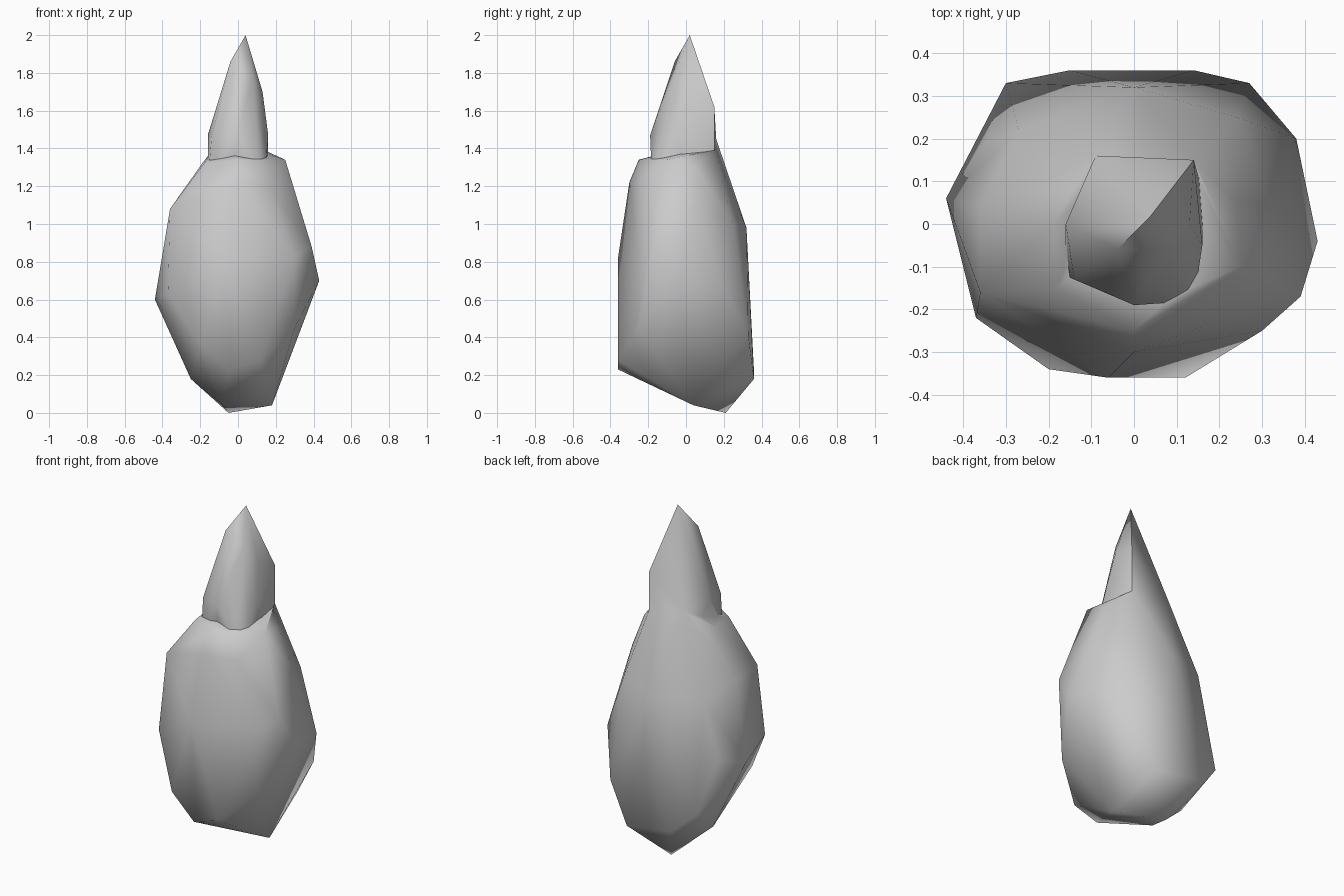
import bpy
import bmesh
from math import radians

# Remove the default cube
cube = bpy.data.objects.get("Cube")
if cube:
    bpy.data.objects.remove(cube, do_unlink=True)


def make_material(name, colour):
    mat = bpy.data.materials.new(name)
    mat.use_nodes = True
    mat.diffuse_color = colour
    mat.node_tree.nodes["Principled BSDF"].inputs["Base Color"].default_value = colour
    return mat


# Corners of the stone in hundredths, grouped by region from bottom to top
UNDERSIDE = [
    (-5, 21, 0), (18, 4, 4), (-9, 5, 5), (-25, 10, 18),
    (14, 36, 18), (-15, 36, 22), (-4, -36, 23), (12, -36, 28),
]
BELLY = [
    (-20, -34, 36), (27, 33, 41), (-30, 33, 35), (30, -25, 45),
    (43, -4, 70), (38, 20, 66), (-44, 6, 60), (-37, -22, 64),
    (-35, 19, 64), (39, -17, 88), (30, -25, 83), (-6, -36, 82),
]
SHOULDER = [
    (24, 25, 100), (0, 32, 98), (-27, 22, 98), (-36, 4, 106),
    (-36, -16, 108), (32, 5, 110), (0, -30, 122), (16, -24, 120),
]
COLLAR = [
    (25, -10, 134), (24, 5, 130), (14, 15, 139), (-9, 16, 145),
    (-19, 0, 132), (-18, -15, 132), (0, -25, 134),
]
SPIRE_ROOT = [(16, 8, 122), (14, -18, 122), (-16, -12, 122), (-9, 14, 122)]
SPIRE = [
    (14, 15, 139), (14, 15, 162), (14, 0, 160), (16, -5, 147),
    (-9, 16, 145), (-16, 0, 147), (-14, -13, 146), (0, -19, 147),
    (-9, 0, 160), (-8, -9, 158), (3, -14, 160),
    (13, 0, 170), (8, -6, 178), (0, 8, 172), (-4, -6, 186), (4, 2, 200),
]


def build_stone(name, corners, material):
    """Wrap a faceted stone around its corners."""
    bm = bmesh.new()
    for corner in corners:
        bm.verts.new([value / 100 for value in corner])
    hull = bmesh.ops.convex_hull(bm, input=bm.verts)
    buried = {item for item in hull["geom_interior"] + hull["geom_unused"]
              if isinstance(item, bmesh.types.BMVert)}
    bmesh.ops.delete(bm, geom=list(buried), context='VERTS')
    bmesh.ops.recalc_face_normals(bm, faces=bm.faces)

    mesh = bpy.data.meshes.new(name)
    bm.to_mesh(mesh)
    bm.free()
    mesh.materials.append(material)
    obj = bpy.data.objects.new(name, mesh)
    bpy.context.collection.objects.link(obj)
    return obj


def make_active(obj):
    bpy.ops.object.select_all(action='DESELECT')
    obj.select_set(True)
    bpy.context.view_layer.objects.active = obj


def merge(base, addition):
    """Fuse the second stone into the first and discard the spare copy."""
    union = base.modifiers.new("union", 'BOOLEAN')
    union.operation = 'UNION'
    union.solver = 'EXACT'
    union.object = addition
    make_active(base)
    bpy.ops.object.modifier_apply(modifier=union.name)
    bpy.data.objects.remove(addition, do_unlink=True)


grey_stone = make_material("grey_stone", (0.6, 0.6, 0.6, 1.0))

# Heavy lower body with a narrow leaning spire growing out of it
rock = build_stone("rock_spire", UNDERSIDE + BELLY + SHOULDER + COLLAR, grey_stone)
spire = build_stone("upper_spire", SPIRE_ROOT + SPIRE, grey_stone)
merge(rock, spire)

# Smooth stone with only the hardest edges kept crisp
make_active(rock)
bpy.ops.object.shade_smooth_by_angle(angle=radians(60))
